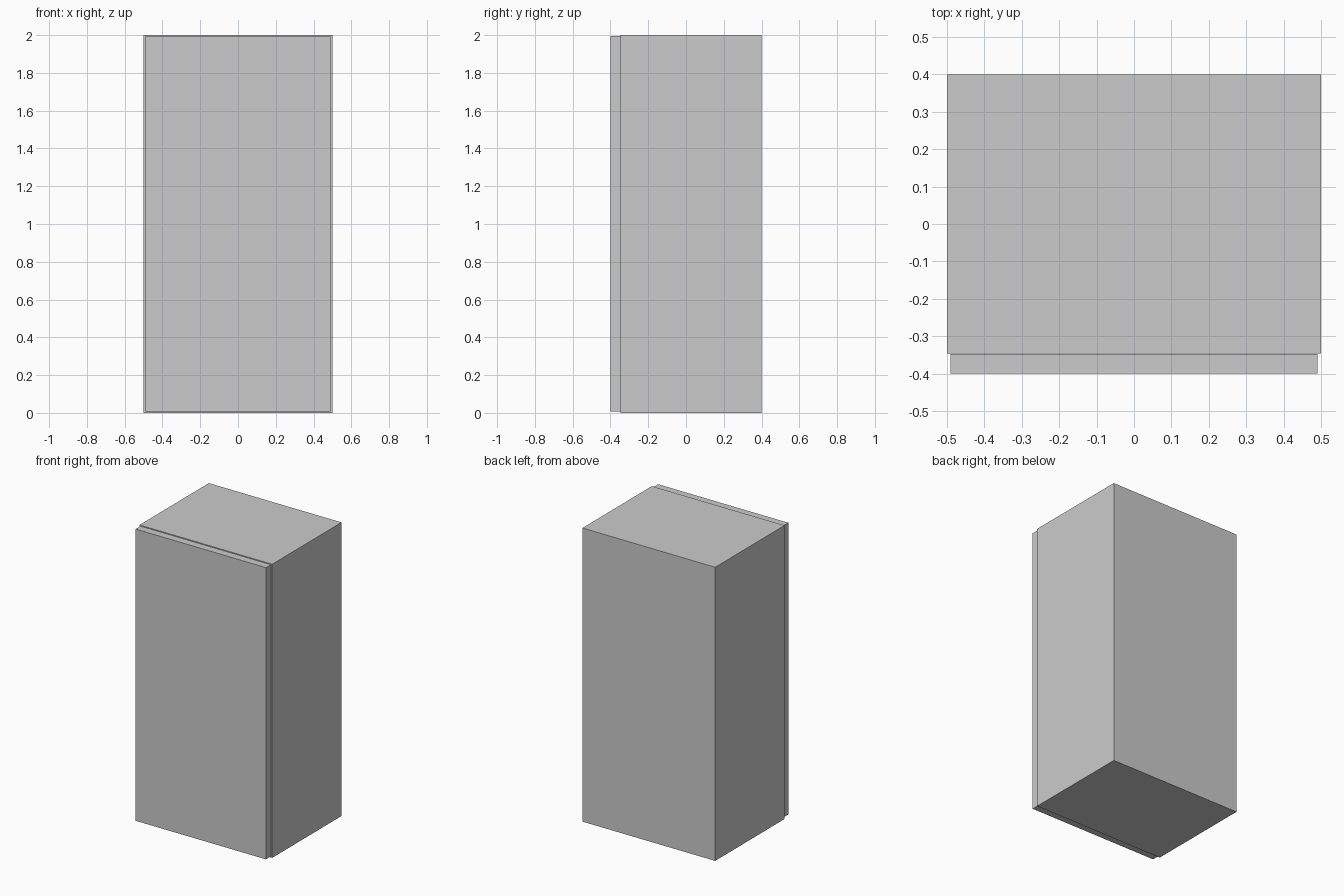
import bpy
import bmesh

if "Cube" in bpy.data.objects:
    bpy.data.objects.remove(bpy.data.objects["Cube"])

W, FRONT, BACK, H = 0.5, -0.346, 0.4, 2.0   # carcass half width, depth range, height
T = 0.048                                   # panel thickness


def extrude_x(name, profile, x0, x1):
    """Extrude a closed (y, z) profile along x."""
    bm = bmesh.new()
    face = bm.faces.new([bm.verts.new((x0, y, z)) for y, z in profile])
    new = bmesh.ops.extrude_face_region(bm, geom=[face])["geom"]
    verts = [v for v in new if isinstance(v, bmesh.types.BMVert)]
    bmesh.ops.translate(bm, verts=verts, vec=(x1 - x0, 0, 0))
    # the extrusion drops the start cap only when it borders other faces
    bmesh.ops.holes_fill(bm, edges=bm.edges[:])
    bmesh.ops.recalc_face_normals(bm, faces=bm.faces[:])
    mesh = bpy.data.meshes.new(name)
    bm.to_mesh(mesh)
    bm.free()
    obj = bpy.data.objects.new(name, mesh)
    bpy.context.collection.objects.link(obj)
    return obj


def rect(y0, y1, z0, z1):
    return [(y0, z0), (y1, z0), (y1, z1), (y0, z1)]


# Side panels
for name, s in (("left_side_panel", -1), ("right_side_panel", 1)):
    a, b = sorted((s * W, s * (W - T)))
    extrude_x(name, rect(FRONT, BACK, 0, H), a, b)

# Top, back and bottom as one C-shaped shell between the sides
shell = [(FRONT, 0), (BACK, 0), (BACK, H), (FRONT, H),
         (FRONT, H - T), (BACK - T, H - T), (BACK - T, T), (FRONT, T)]
extrude_x("top_back_bottom_shell", shell, -W + T, W - T)

# Door, slightly smaller than the carcass, with a thin gap behind it
extrude_x("door", rect(-0.4, -0.348, 0.008, 1.995), -0.491, 0.491)
